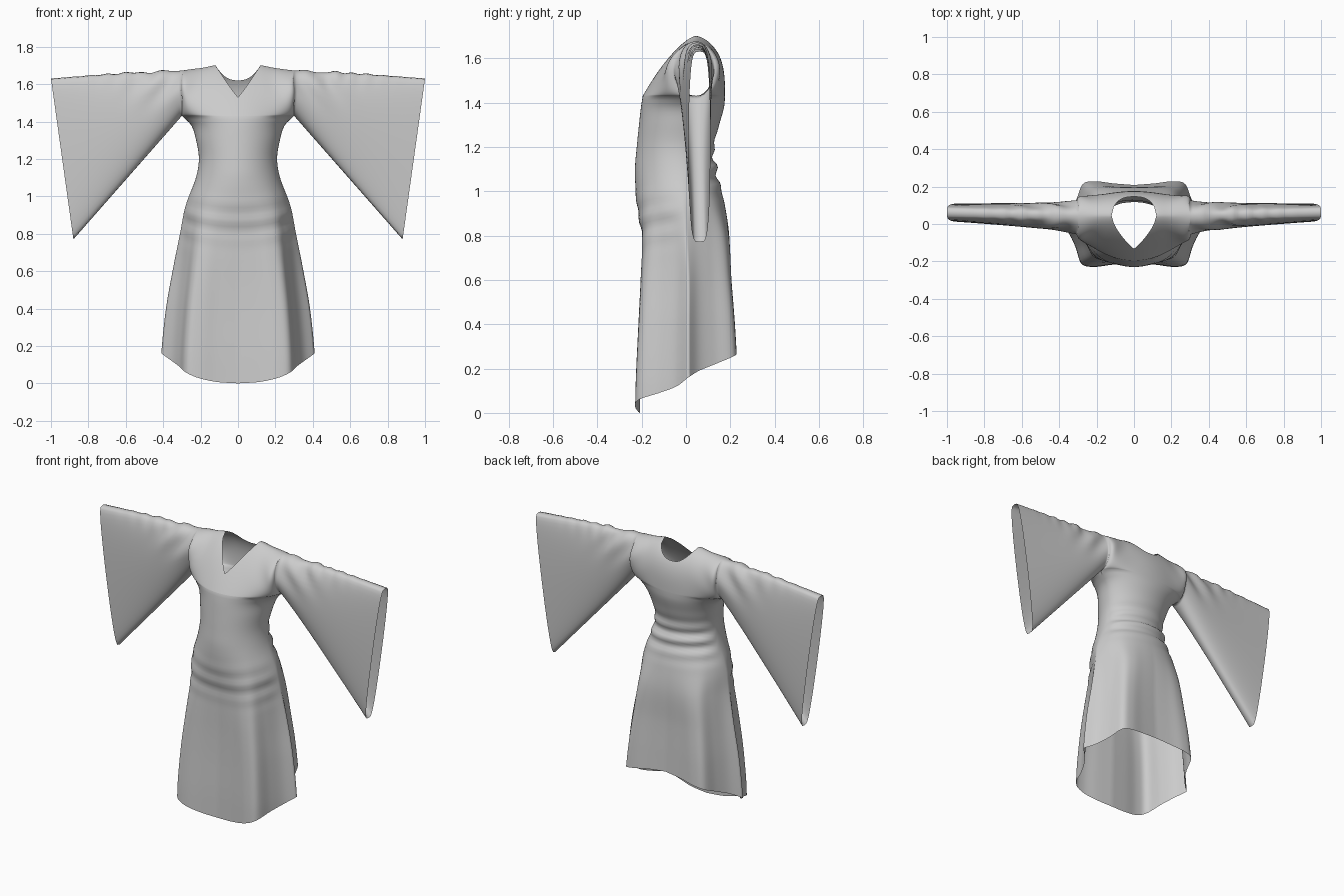
import bpy, bmesh, math

if "Cube" in bpy.data.objects:
    bpy.data.objects.remove(bpy.data.objects["Cube"])

ARM_Z, ARM_X, RIDGE_Y, NECK_X = 1.43, 0.30, 0.045, 0.12
ROWS = 22

# Body profile: z, half width, front y, back y, side seam y, skirt squareness
BODY = [(0.00, .415, -.230, .238, .01, 1.0), (0.16, .410, -.226, .234, .01, 1.0),
        (0.40, .385, -.216, .222, .01, .95), (0.60, .350, -.210, .210, .01, .80),
        (0.80, .310, -.208, .203, .00, .50), (0.95, .280, -.226, .175, -.01, .15),
        (1.10, .225, -.230, .135, -.02, 0), (1.20, .209, -.222, .125, -.02, 0),
        (1.30, .224, -.212, .150, 0, 0), (1.38, .250, -.203, .172, .03, 0),
        (ARM_Z, ARM_X, -.195, .176, RIDGE_Y, 0)]
# Skirt cross-section, centre to side seam: width fraction, depth fraction
SKIRT = [(0, 0, .91), (1, .28, .95), (2, .52, 1), (3, .68, .93), (4, .76, .55), (5, .86, .22), (6, 1, 0)]
# Hem height, centre to side seam: front, back
HEM = [(0, 0, .295), (1, .008, .285), (2, .03, .27), (3, .06, .255), (4, .09, .22), (5, .12, .19), (6, .16, .16)]
# Shoulder line: x, z
SHOULDER = [(0, 1.70), (NECK_X, 1.70), (.2, 1.685), (.3, 1.675), (.4, 1.668), (.6, 1.66), (1.0, 1.63)]


def curve(table, t):
    """Smooth interpolation through table rows keyed on their first value."""
    i = 0
    while i < len(table) - 2 and t > table[i + 1][0]:
        i += 1
    a, b = table[i], table[i + 1]
    p, n = table[max(i - 1, 0)], table[min(i + 2, len(table) - 1)]
    h = b[0] - a[0]
    s = min(max((t - a[0]) / h, 0), 1)
    out = []
    for k in range(1, len(a)):
        ma = (b[k] - p[k]) / (b[0] - p[0]) * h
        mb = (n[k] - a[k]) / (n[0] - a[0]) * h
        out.append((2*s**3 - 3*s*s + 1) * a[k] + (s**3 - 2*s*s + s) * ma
                   + (3*s*s - 2*s**3) * b[k] + (s**3 - s*s) * mb)
    return out


def ease(s):
    return (1 - math.cos(math.pi * s)) / 2


def bulge(t, e):
    return max(4 * t * (1 - t), 0) ** e


# Lower body: u runs centre to side seam, v runs hem to underarm
def body(u, v, back):
    hem = curve(HEM, u * 6)[back]
    z = hem + (ARM_Z - hem) * v
    w, f, b, s, k = curve(BODY, z)
    sx, sd = curve(SKIRT, u * 6)
    a = u * math.pi / 2
    x = w * (math.sin(a) * (1 - k) + sx * k)
    d = math.cos(a) * (1 - k) + sd * k
    return x, s + ((b if back else f) - s) * d, z


# Shoulder yoke with V neck in front and round neck behind
def yoke(u, v, back):
    x, y0, _ = body(u, 1, back)
    top = curve(SHOULDER, x)[0]
    r = min(x / NECK_X, 1)
    end = top
    if r < 0.9999:
        end = 1.62 + .08 * r ** 2.5 if back else 1.53 + .17 * r ** 1.1
    t = ease(v) * (end - ARM_Z) / (top - ARM_Z)
    t = min(t, 1)
    shape = (1 - t ** 3) ** .6 if back else (1 - t) ** .65
    y = RIDGE_Y + (y0 - RIDGE_Y) * shape
    y += (.08 if back else -.10) * (x / ARM_X) ** 4 * bulge(t, .5)
    return x, y, ARM_Z + (top - ARM_Z) * t


# Wide hanging sleeve: u runs armhole to cuff, v runs lower to upper edge
def sleeve(u, v, back):
    t = ease(v)
    xt = ARM_X + (1.0 - ARM_X) * u
    zt = curve(SHOULDER, xt)[0]
    xb, zb = ARM_X + .58 * u, ARM_Z - .66 * u
    depth = (.08 if back else .10)
    depth += ((.048 if back else .05) - depth) * u ** .6
    y = RIDGE_Y + .017 * u + (depth if back else -depth) * bulge(t, .5 - .28 * u)
    return xb + (xt - xb) * t, y, zb + (zt - zb) * t


def add_grid(bm, fn, us, vs, back, side):
    g = [[bm.verts.new((side * p[0], p[1], p[2])) for p in (fn(u, v, back) for v in vs)] for u in us]
    for i in range(len(us) - 1):
        for j in range(len(vs) - 1):
            q = [g[i][j], g[i + 1][j], g[i + 1][j + 1], g[i][j + 1]]
            bm.faces.new(q if (side > 0) != bool(back) else q[::-1])


def gauss(a, c, w):
    return math.exp(-((a - c) / w) ** 2)


# Cloth folds at the waist, hips and upper sleeves
def fold(p):
    x, y, z = p
    ax = abs(x)
    h = 0
    if ax < .34 and z < 1.5:
        if y > 0:
            h += .011 * min(y / .08, 1) * gauss(z, 1.12, .09) * math.sin(z * 75 + x * 7)
        else:
            h += .004 * min(-y / .08, 1) * gauss(z, .87, .1) * math.sin(z * 60 - 40 * x * x)
    h += .009 * gauss(ax, .42, .15) * gauss(z, 1.6, .1) * math.sin(38 * ax + 30 * z + 2 * x)
    h += .004 * gauss(ax, .6, .2) * gauss(z, 1.66, .05) * math.sin(70 * ax + 5 * x)
    return h


def steps(n, a=0.0, b=1.0):
    return [a + (b - a) * i / n for i in range(n + 1)]


neck_u = math.asin(NECK_X / ARM_X) / (math.pi / 2)
columns = steps(9, 0, neck_u) + steps(24, neck_u, 1)[1:]

bm = bmesh.new()
for side in (1, -1):
    for back in (0, 1):
        add_grid(bm, body, columns, steps(70), back, side)
        add_grid(bm, yoke, columns, steps(ROWS), back, side)
        add_grid(bm, sleeve, steps(44), steps(ROWS), back, side)
bmesh.ops.remove_doubles(bm, verts=bm.verts, dist=0.0002)
bm.normal_update()
for v, off in [(v, v.normal * fold(v.co)) for v in bm.verts]:
    v.co += off

mesh = bpy.data.meshes.new("wide_sleeve_robe")
bm.to_mesh(mesh)
bm.free()
robe = bpy.data.objects.new("wide_sleeve_robe", mesh)
bpy.context.collection.objects.link(robe)
mesh.shade_smooth()
